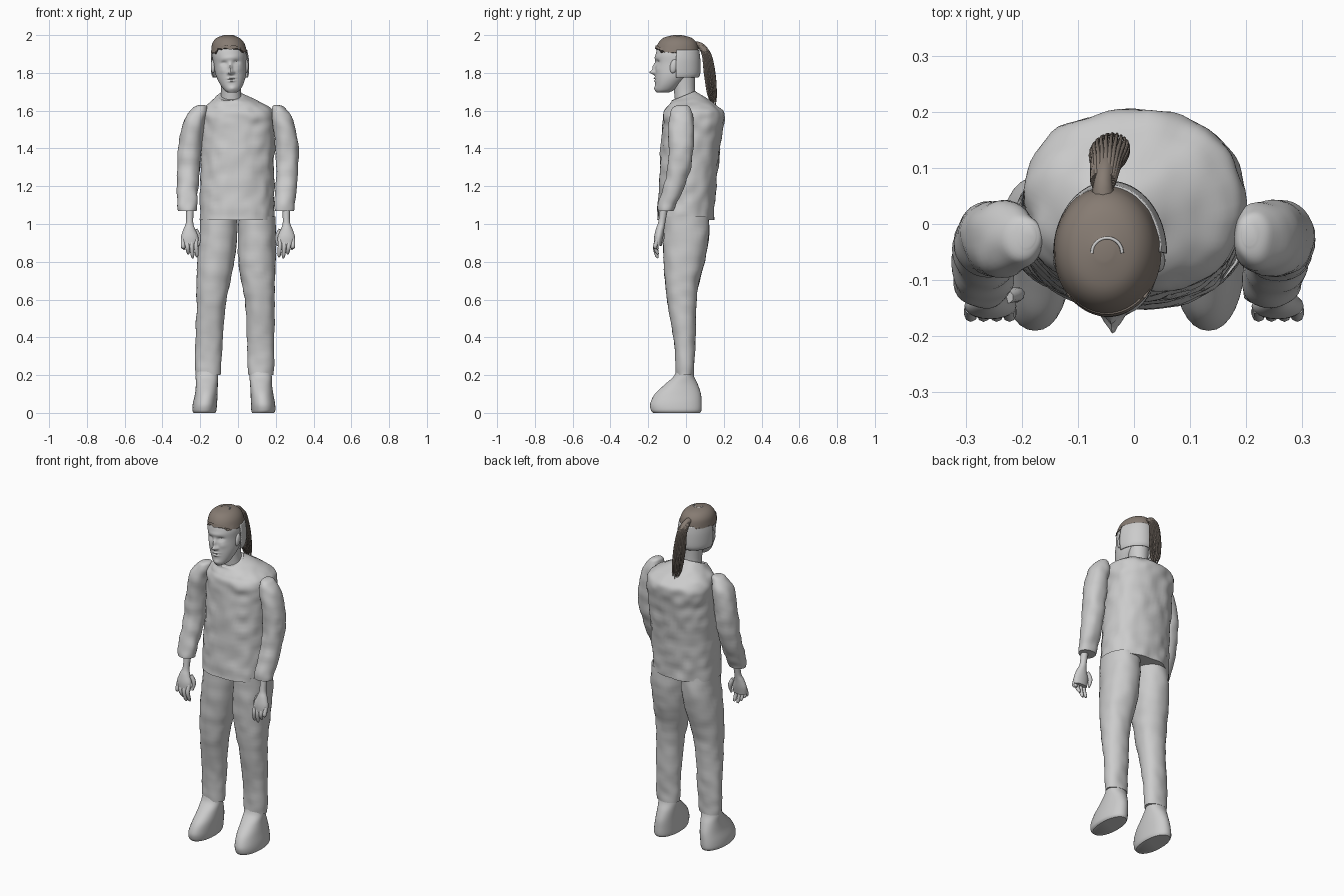
import bpy, bmesh, math
from mathutils import Vector, noise

cube = bpy.data.objects.get("Cube")
if cube:
    bpy.data.objects.remove(cube)


def material(name, colour):
    m = bpy.data.materials.new(name)
    m.use_nodes = True
    m.diffuse_color = (*colour, 1)
    m.node_tree.nodes["Principled BSDF"].inputs["Base Color"].default_value = (*colour, 1)
    return m


GREY = material("pale grey", (0.6, 0.6, 0.6))
BROWN = material("hair brown", (0.24, 0.2, 0.17))


def finish(bm, name, mat, crease=50):
    """Turn a bmesh into a smooth-shaded object with sharp creases kept."""
    bmesh.ops.recalc_face_normals(bm, faces=bm.faces)
    mesh = bpy.data.meshes.new(name)
    bm.to_mesh(mesh)
    bm.free()
    mesh.materials.append(mat)
    mesh.shade_smooth()
    mesh.set_sharp_from_angle(angle=math.radians(crease))
    obj = bpy.data.objects.new(name, mesh)
    bpy.context.collection.objects.link(obj)
    return obj


def through(points, steps):
    """Smooth curve passing through every given tuple of values."""
    pts = [Vector(p) for p in points]
    out = []
    for i in range(len(pts) - 1):
        a, b, c, d = pts[max(i - 1, 0)], pts[i], pts[i + 1], pts[min(i + 2, len(pts) - 1)]
        for s in range(steps):
            t = s / steps
            out.append(b + (c - a) * t / 2 + (a * 2 - b * 5 + c * 4 - d) * t * t / 2
                       + (b * 3 - a - c * 3 + d) * t ** 3 / 2)
    return out + [pts[-1]]


def loft(name, rings, mat=GREY, sides=32, steps=5, power=2.0, lump=0.0, half=False, shape=None):
    """Skin level rings of (x, y, z, half width, half depth, optional front-to-back rise)."""
    bm = bmesh.new()
    rows = []
    span = math.pi if half else math.tau
    for r in through(rings, steps):
        row = []
        for k in range(sides + half):
            a = span * k / sides
            c, s = math.cos(a), math.sin(a)
            px = math.copysign(abs(c) ** (2 / power), c)
            py = math.copysign(abs(s) ** (2 / power), s)
            rise = r[5] * py if len(r) > 5 else 0
            p = Vector((r[0] + r[3] * px, r[1] + r[4] * py, r[2] + rise))
            if lump:
                p += Vector((c, s, 0)) * noise.noise(p * 18) * lump
            row.append(bm.verts.new(shape(p, s) if shape else p))
        rows.append(row)
    for low, high in zip(rows, rows[1:]):
        for k in range(sides):
            n = (k + 1) % len(low)
            bm.faces.new((low[k], low[n], high[n], high[k]))
    if not half:
        bm.faces.new(rows[0])
        bm.faces.new(rows[-1])
    return finish(bm, name, mat)


def strand(name, splines, radius, mat):
    """Round tapered tubes; each point is (x, y, z, thickness)."""
    cu = bpy.data.curves.new(name, "CURVE")
    cu.dimensions = "3D"
    cu.bevel_depth = radius
    cu.bevel_resolution = 2
    cu.use_fill_caps = True
    for pts in splines:
        pts = through(pts, 4)
        sp = cu.splines.new("POLY")
        sp.points.add(len(pts) - 1)
        for point, p in zip(sp.points, pts):
            point.co = (p[0], p[1], p[2], 1)
            point.radius = max(p[3], 0.02)
        sp.use_smooth = True
    cu.materials.append(mat)
    obj = bpy.data.objects.new(name, cu)
    bpy.context.collection.objects.link(obj)


# Shirt body with a raised collar
loft("shirt", [
    (-.005, -.005, 1.02, .195, .152, 0), (-.005, .005, 1.15, .195, .15, 0),
    (-.003, .02, 1.35, .193, .155, 0), (0, .035, 1.5, .197, .16, 0),
    (0, .04, 1.58, .193, .162, 0), (-.005, .03, 1.62, .17, .135, .005),
    (-.02, .01, 1.655, .115, .095, .015), (-.04, -.01, 1.675, .075, .068, .022),
    (-.04, -.01, 1.68, .065, .058, .025)], sides=64, steps=8, power=2.3, lump=.009)

# Sleeves and trouser legs: (left x, right x, y, z, half width, half depth)
ARM = [(.205, -.19, -.02, 1.63, .012, .02), (.215, -.2, -.025, 1.615, .035, .045),
       (.235, -.23, -.025, 1.55, .056, .066), (.258, -.253, -.025, 1.42, .061, .066),
       (.26, -.262, -.035, 1.3, .058, .062), (.253, -.268, -.07, 1.18, .056, .056),
       (.246, -.268, -.1, 1.1, .053, .047), (.245, -.268, -.108, 1.07, .05, .042)]
LEG = [(.1, -.1, .0, 1.04, .098, .12), (.1, -.105, .0, .93, .1, .122),
       (.1, -.118, -.01, .8, .099, .108), (.108, -.132, -.022, .68, .088, .088),
       (.117, -.142, -.02, .56, .077, .074), (.12, -.152, -.008, .4, .073, .058),
       (.122, -.157, -.006, .28, .071, .05), (.122, -.158, -.006, .2, .068, .048)]
BOOT = [(.132, -.178, -.05, 0, .058, .125), (.134, -.178, -.052, .015, .064, .134),
        (.132, -.175, -.053, .05, .064, .136), (.127, -.168, -.043, .1, .06, .122),
        (.122, -.165, -.025, .15, .058, .088), (.12, -.165, -.012, .19, .059, .056),
        (.12, -.165, -.008, .22, .057, .045)]
for side, col in (("left", 0), ("right", 1)):
    for part, rows, lump in (("sleeve", ARM, .007), ("trouser_leg", LEG, .005), ("boot", BOOT, 0)):
        loft(f"{side}_{part}", [(r[col], *r[2:]) for r in rows], steps=6, power=2.15, lump=lump)

# Hands with four fingers and a thumb
PALM = [(.255, -.115, 1.09, .021, .021), (.256, -.128, 1.01, .019, .019),
        (.258, -.137, .975, .03, .022), (.256, -.145, .93, .046, .024), (.256, -.15, .885, .042, .019)]
for side, sign in (("left", 1), ("right", -1)):
    loft(f"{side}_hand", [(sign * r[0], *r[1:]) for r in PALM], sides=20, steps=4)
    fingers = []
    for i, tip in enumerate((.825, .82, .84, .865)):
        x = .222 + i * .023
        fingers.append([(sign * x, -.15, .92, 1), (sign * x, -.163, .88, 1),
                        (sign * (x - .004), -.155, tip + .015, .85), (sign * (x - .005), -.148, tip, .4)])
    fingers.append([(sign * .225, -.13, .97, 1), (sign * .207, -.125, .93, 1.1), (sign * .21, -.135, .885, .5)])
    strand(f"{side}_fingers", fingers, .0115, GREY)

# Face relief: (sideways, height, width, tallness, push forward)
RELIEF = [(0, 1.803, .012, .011, .03), (0, 1.83, .009, .02, .016), (0, 1.88, .05, .012, .004),
          (.034, 1.853, .017, .011, -.013), (.034, 1.85, .01, .005, .005),
          (.015, 1.8, .006, .006, .008), (.045, 1.815, .018, .015, .004),
          (0, 1.772, .02, .004, .008), (0, 1.757, .016, .005, .008),
          (0, 1.765, .022, .002, -.004), (0, 1.718, .02, .012, .006)]
LEAN = -.09


def sculpt(p, s):
    if s < 0:
        u = p.x + .03 - LEAN * (p.z - 1.72)
        h = p.z + LEAN * u
        for x, z, w, t, push in RELIEF:
            for cx in {x, -x}:
                p.y += push * s * math.exp(-((u - cx) / w) ** 2 - ((h - z) / t) ** 2)
    return p


HEAD = [(-.031, -.125, 1.695, .022, .03), (-.031, -.112, 1.71, .042, .05),
        (-.034, -.093, 1.745, .064, .07), (-.038, -.07, 1.79, .08, .094),
        (-.043, -.052, 1.85, .087, .11), (-.047, -.048, 1.9, .091, .112),
        (-.051, -.045, 1.95, .08, .098), (-.053, -.045, 1.98, .054, .068), (-.054, -.045, 1.994, .012, .015)]
loft("head", HEAD, sides=112, steps=11, power=2.1, shape=sculpt)
loft("neck", [(-.035, .0, 1.62, .06, .055), (-.037, -.008, 1.7, .052, .055), (-.04, -.012, 1.8, .058, .06)])

# Ears
for name, sign in (("left_ear", 1), ("right_ear", -1)):
    bm = bmesh.new()
    bmesh.ops.create_uvsphere(bm, u_segments=16, v_segments=10, radius=1)
    for v in bm.verts:
        v.co = Vector((-.044 + sign * .088 + v.co.x * .012, -.065 + v.co.y * .02 + v.co.z * .005,
                       1.835 + v.co.z * .037))
    finish(bm, name, GREY)

# Half-round shell wrapping the back of the head
band = loft("head_back_band", [(-.041, -.052, 1.775, .093, .118), (-.042, -.052, 1.8, .1, .128),
                               (-.043, -.052, 1.87, .101, .128), (-.045, -.05, 1.92, .094, .12)], half=True)
band.modifiers.new("thickness", "SOLIDIFY").thickness = .006

# Hair cap with an uneven hairline
def hairline(p, s):
    if p.z < 1.925:
        p.z += (.022 if s < -.75 else 0) + .012 * noise.noise(p * 40)
    return p


loft("hair_cap", [(r[0], r[1], r[2] + .006, r[3] + .005, r[4] + .005) for r in HEAD[5:]],
     BROWN, sides=64, steps=6, shape=hairline)

# Pale arc on the crown
arc = [(-.048 + .027 * math.cos(a), -.052 + .027 * math.sin(a), 1.998, 1)
       for a in (math.pi * k / 8 for k in range(9))]
strand("crown_arc", [arc], .003, GREY)

# Ponytail: a solid core surrounded by fine locks
core = [(-.055, .03, 1.94, 1.2), (-.055, .075, 1.945, .8), (-.05, .108, 1.9, 1),
        (-.045, .125, 1.8, 1.25), (-.038, .136, 1.7, 1), (-.03, .142, 1.645, .3)]
strand("ponytail_core", [core], .021, BROWN)
locks = []
for i in range(22):
    a = math.tau * i / 22
    drop = .04 * noise.noise(Vector((i * 1.7, .3, .5)))
    lock = []
    for k, (x, y, z, w) in enumerate(core[1:]):
        r = .019 * w + .002 * k
        lock.append((x + r * 1.15 * math.cos(a + k * .15), y + r * math.sin(a + k * .15),
                     z + (drop if k > 2 else 0), 1 - k * .17))
    locks.append(lock)
strand("ponytail_locks", locks, .0055, BROWN)
